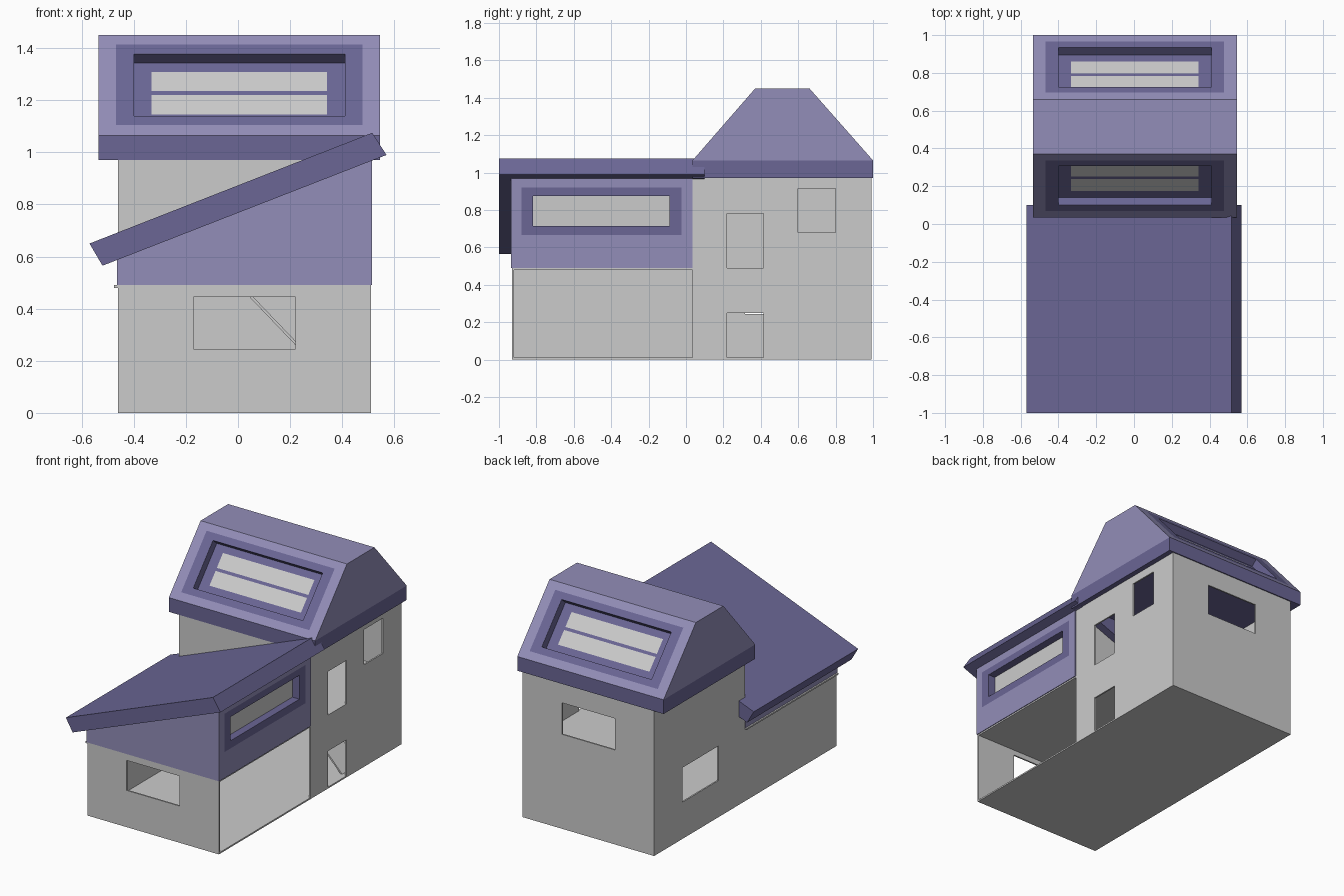
import bpy, bmesh
from mathutils import Vector, Matrix

if "Cube" in bpy.data.objects:
    bpy.data.objects.remove(bpy.data.objects["Cube"])


def material(name, rgb):
    m = bpy.data.materials.new(name)
    m.diffuse_color = (*rgb, 1)
    m.use_nodes = True
    m.node_tree.nodes["Principled BSDF"].inputs["Base Color"].default_value = m.diffuse_color
    return m


LIGHT = material("light_purple", (0.29, 0.27, 0.48))
DARK = material("dark_purple", (0.145, 0.133, 0.30))
GLASS = material("pane_grey", (0.55, 0.55, 0.53))


def make(name, bm, mat=None):
    bmesh.ops.recalc_face_normals(bm, faces=bm.faces)
    me = bpy.data.meshes.new(name)
    bm.to_mesh(me)
    bm.free()
    ob = bpy.data.objects.new(name, me)
    bpy.context.collection.objects.link(ob)
    if mat:
        me.materials.append(mat)
    return ob


def box(name, x, y, z, mat=None, frame=Matrix.Identity(4)):
    bm = bmesh.new()
    bmesh.ops.create_cube(bm, size=1)
    for v in bm.verts:
        p = [(r[0] + r[1]) / 2 + c * (r[1] - r[0]) for r, c in zip((x, y, z), v.co)]
        v.co = frame @ Vector(p)
    return make(name, bm, mat)


def prism(name, pts, offset, mat=None):
    bm = bmesh.new()
    f = bm.faces.new([bm.verts.new(p) for p in pts])
    ext = bmesh.ops.extrude_face_region(bm, geom=[f], use_keep_orig=True)
    bmesh.ops.translate(bm, vec=offset,
                        verts=[g for g in ext["geom"] if isinstance(g, bmesh.types.BMVert)])
    return make(name, bm, mat)


def cut(ob, cutter):
    cutter.hide_render = True
    mod = ob.modifiers.new("cut", "BOOLEAN")
    mod.operation, mod.solver, mod.object = "DIFFERENCE", "EXACT", cutter
    mod.material_mode = "TRANSFER"
    bpy.context.view_layer.objects.active = ob
    bpy.ops.object.modifier_apply(modifier=mod.name)
    bpy.data.objects.remove(cutter)


def quads(name, rects, n, mat, frame):
    bm = bmesh.new()
    for u0, u1, v0, v1 in rects:
        bm.faces.new([bm.verts.new(frame @ Vector((u, v, n)))
                      for u, v in ((u0, v0), (u1, v0), (u1, v1), (u0, v1))])
    me = bpy.data.meshes.new(name)
    bm.to_mesh(me)
    bm.free()
    me.materials.append(mat)
    bpy.context.collection.objects.link(bpy.data.objects.new(name, me))


def window(name, ob, origin, u, v, border, hole, panes, depth=0.053):
    """Recessed window; border and hole are (half width, low, high)."""
    u, v = Vector(u).normalized(), Vector(v).normalized()
    frame = Matrix((u, v, u.cross(v))).transposed().to_4x4()
    frame.translation = origin
    b, b0, b1 = border
    h, h0, h1 = hole
    cut(ob, box("cutter", (-h, h), (h0, h1), (-depth, 0.05), DARK, frame))
    quads(name + "_border", [(-b, b, b0, h0), (-b, b, h1, b1),
                             (-b, -h, h0, h1), (h, b, h0, h1)], 0.001, DARK, frame)
    quads(name + "_panes", [(-p, p, p0, p1) for p, p0, p1 in panes],
          -depth + 0.001, GLASS, frame)


# Walls of the two blocks, with openings
X0, X1, YF, YM, YB, H, HF, T = -0.46, 0.51, -0.93, 0.035, 0.993, 0.97, 0.49, 0.01
right = box("right_wall", (X1 - T, X1), (YM, YB), (0, H))
for y, z in (((0.22, 0.415), (0.01, 0.25)), ((0.22, 0.415), (0.49, 0.78)),
             ((0.60, 0.80), (0.68, 0.915))):
    cut(right, box("cutter", (0.4, 0.6), y, z))
left = prism("left_wall", [(X0, YF, 0), (X0, YB, 0), (X0, YB, H), (X0, YM, H),
                           (X0, YM, HF), (X0, YF, HF)], (T, 0, 0))
cut(left, box("cutter", (-0.6, -0.4), (0.315, 0.695), (0.245, 0.475)))
front = box("front_wall", (X0, X1), (YF, YF + T), (0, HF))
cut(front, box("cutter", (-0.17, 0.22), (-1, -0.8), (0.245, 0.445)))
back = box("back_wall", (X0, X1), (YB - T, YB), (0, H))
cut(back, box("cutter", (-0.17, 0.22), (0.8, 1.1), (0.63, 0.84)))
box("upper_divider", (X0, X1), (YM, YM + T), (HF, H))

# Floors and inner stair ramp
box("ground_floor", (X0, X1), (YF, YB), (0, T))
box("upper_floor", (X0, X1), (YM, YB), (HF - T, HF))
box("front_ceiling", (-0.475, X1), (YF, YM), (HF - T, HF))
prism("stair_ramp", [(0.025, 0.42, 0.48), (0.475, 0.42, 0.01), (0.46, 0.42, 0.01),
                     (0.025, 0.42, 0.465)], (0, 0.18, 0))

# Purple upper storey under the sloping roof
storey = prism("front_storey", [(-0.465, -0.935, HF), (0.515, -0.935, HF),
                                (0.515, -0.935, 0.98), (-0.465, -0.935, 0.595)],
               (0, 0.97, 0), LIGHT)
window("side_window", storey, (0.515, -0.4525, HF), (0, 1, 0), (0, 0, 1),
       (0.4275, 0.175, 0.43), (0.365, 0.225, 0.385), [(0.365, 0.225, 0.385)])

# Single-pitch roof slab
prism("front_roof", [(-0.52, -1, 0.565), (0.57, -1, 0.99), (0.515, -1, 1.075),
                     (-0.57, -1, 0.65)], (0, 1.1, 0), DARK)

# Main roof with eaves band and one window on each slope
RX0, RX1 = -0.535, 0.545
R = [(0.035, 1.065), (0.37, 1.45), (0.66, 1.45), (1.0, 1.065)]
box("eaves_band", (RX0, RX1), (0.035, 1.0), (H, 1.065), DARK)
roof = prism("main_roof", [(RX0, *p) for p in R], (RX1 - RX0, 0, 0), LIGHT)
for name, a, b, side in (("front_roof_window", R[0], R[1], 1),
                         ("back_roof_window", R[3], R[2], -1)):
    window(name, roof, (0.005, *a), (side, 0, 0), (0, b[0] - a[0], b[1] - a[1]),
           (0.4725, 0.053, 0.461), (0.405, 0.099, 0.415),
           [(0.3375, 0.152, 0.25), (0.3375, 0.27, 0.369)])
